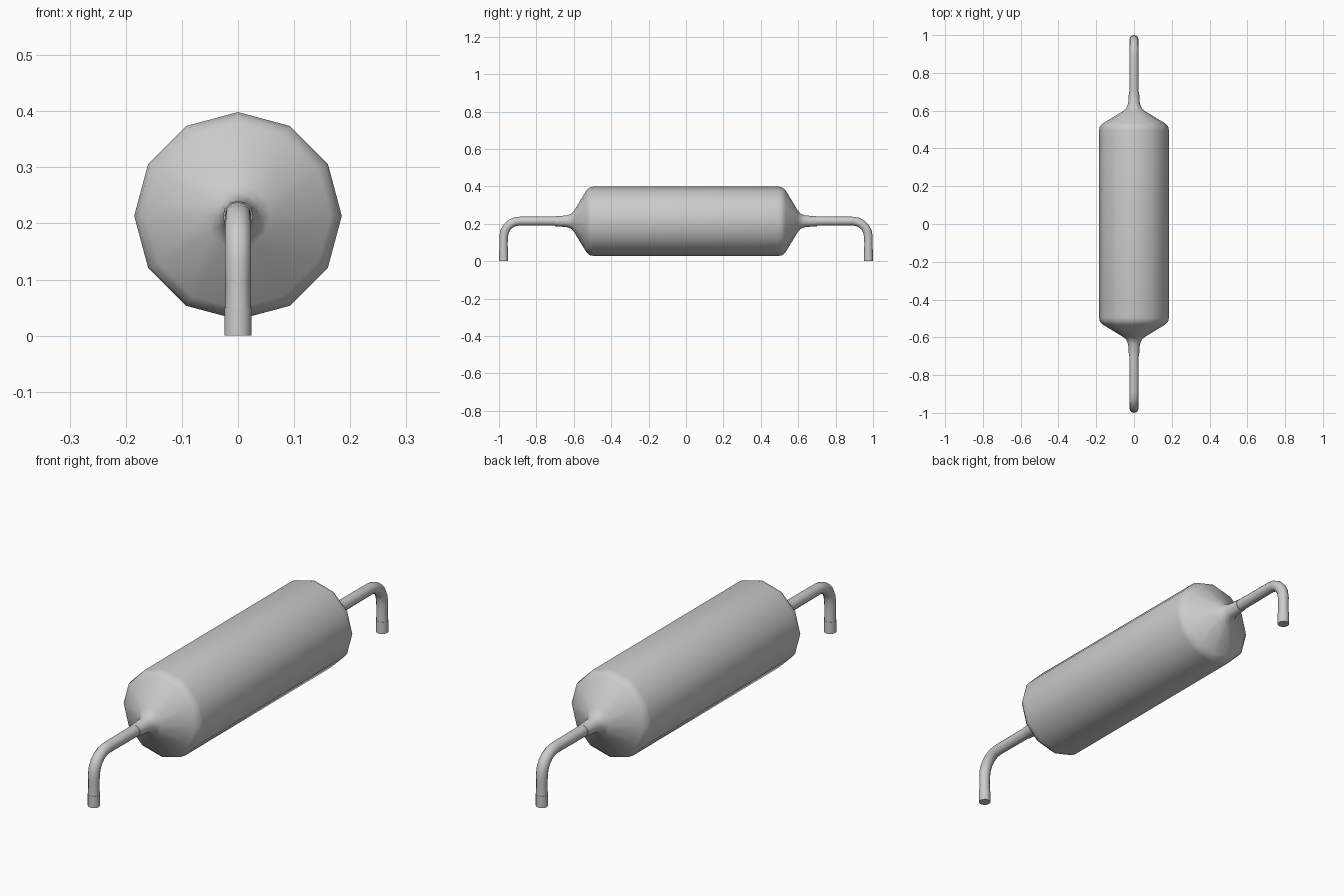
import bpy, bmesh, math
from mathutils import Vector

if "Cube" in bpy.data.objects:
    bpy.data.objects.remove(bpy.data.objects["Cube"])

AXIS_Z = 0.2135
SIDES = 12


def sweep(name, stations):
    """Skin 12-sided rings along a path in the YZ plane: (y, z, radius, tilt)."""
    bm = bmesh.new()
    rings = []
    for y, z, r, tilt in stations:
        # tilt 0 = path along +y, 90 = path straight down
        t = math.radians(tilt)
        up = Vector((0, math.sin(t), math.cos(t)))
        side = Vector((1, 0, 0))
        c = Vector((0, y, z))
        ring = []
        for i in range(SIDES):
            a = 2 * math.pi * i / SIDES
            ring.append(bm.verts.new(c + r * (math.cos(a) * side + math.sin(a) * up)))
        rings.append(ring)
    for a, b in zip(rings, rings[1:]):
        for i in range(SIDES):
            j = (i + 1) % SIDES
            bm.faces.new((a[i], a[j], b[j], b[i]))
    bm.faces.new(rings[0])
    bm.faces.new(rings[-1])
    bmesh.ops.recalc_face_normals(bm, faces=bm.faces)
    mesh = bpy.data.meshes.new(name)
    bm.to_mesh(mesh)
    bm.free()
    ob = bpy.data.objects.new(name, mesh)
    bpy.context.collection.objects.link(ob)
    bpy.ops.object.select_all(action='DESELECT')
    ob.select_set(True)
    bpy.context.view_layer.objects.active = ob
    bpy.ops.object.shade_smooth_by_angle(angle=math.radians(45))
    return ob


# Body: symmetric cylinder with shoulders tapering to thin necks
half = [(0.495, 0.185), (0.515, 0.181), (0.533, 0.165), (0.598, 0.057),
        (0.612, 0.041), (0.638, 0.031), (0.70, 0.0265)]
profile = [(-y, r) for y, r in reversed(half)] + half
sweep("capacitor_body", [(y, AXIS_Z, r, 0) for y, r in profile])

# Bent wire leads, with a slightly wider foot at the bottom
bend_r = 0.085
bend = []
for k in range(6):
    d = 90 * k / 5
    t = math.radians(d)
    bend.append((0.89 + bend_r * math.sin(t),
                 AXIS_Z + 0.001 - bend_r * (1 - math.cos(t)), 0.0235, d))
wire = [(0.69, AXIS_Z + 0.001, 0.0245, 0)] + bend + [(0.9755, 0.095, 0.022, 90),
                                             (0.9755, 0.045, 0.0235, 90)]
foot = [(0.9755, 0.05, 0.0245, 90), (0.9755, 0.0, 0.0245, 90)]
for label, s in (("back", 1), ("front", -1)):
    for part, path in (("lead", wire), ("lead_foot", foot)):
        sweep(f"{label}_{part}", [(s * y, z, r, s * d) for y, z, r, d in path])
